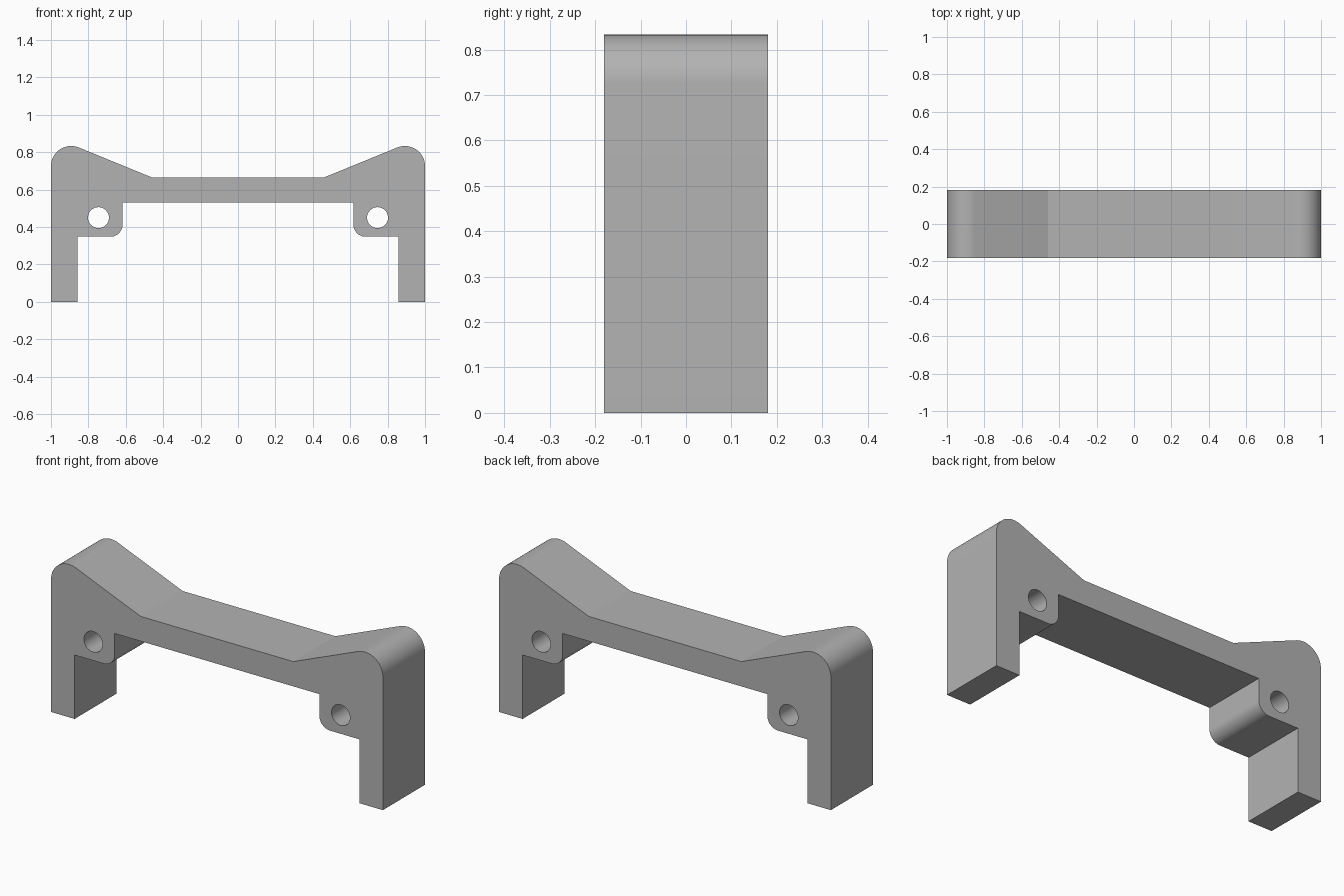
import bpy
import bmesh
from math import radians, sin, cos
from mathutils import Matrix

cube = bpy.data.objects.get("Cube")
if cube:
    bpy.data.objects.remove(cube, do_unlink=True)

HALF_DEPTH = 0.181


def arc(cx, cz, r, start, end, steps=16):
    """Points along a circular arc, angles in degrees."""
    angles = [radians(start + (end - start) * i / steps) for i in range(steps + 1)]
    return [(cx + r * cos(a), cz + r * sin(a)) for a in angles]


def mirrored(points):
    return [(-x, z) for x, z in reversed(points)]


def add_loop(curve, points):
    spline = curve.splines.new('POLY')
    spline.points.add(len(points) - 1)
    for p, (x, z) in zip(spline.points, points):
        p.co = (x, z, 0, 1)
    spline.use_cyclic_u = True


# Half outline: underside of bar, screw boss, leg, rounded shoulder, slope
half = [(0.617, 0.53)]
half += arc(0.682, 0.413, 0.065, 180, 270)
half += [(0.858, 0.348), (0.858, 0), (1, 0)]
half += arc(0.892, 0.725, 0.108, 0, 111.8, 20)
half += [(0.46, 0.665)]

# Bracket profile with a through hole on each side
curve = bpy.data.curves.new("bracket_profile", 'CURVE')
curve.dimensions = '2D'
curve.fill_mode = 'BOTH'
curve.extrude = HALF_DEPTH
add_loop(curve, half + mirrored(half))
hole = arc(0.746, 0.45, 0.056, 0, 360, 40)[:-1]
add_loop(curve, hole)
add_loop(curve, mirrored(hole))
profile = bpy.data.objects.new("bracket_profile", curve)
bpy.context.collection.objects.link(profile)
bpy.context.view_layer.update()

# Solid bracket: weld the extruded profile and stand it upright
evaluated = profile.evaluated_get(bpy.context.evaluated_depsgraph_get())
mesh = bpy.data.meshes.new_from_object(evaluated)
mesh.name = "bracket"
bpy.data.objects.remove(profile, do_unlink=True)
bm = bmesh.new()
bm.from_mesh(mesh)
bmesh.ops.remove_doubles(bm, verts=bm.verts, dist=0.0001)
bmesh.ops.transform(bm, matrix=Matrix.Rotation(radians(90), 4, 'X'), verts=bm.verts)
bmesh.ops.recalc_face_normals(bm, faces=bm.faces)
bm.to_mesh(mesh)
bm.free()
bracket = bpy.data.objects.new("bracket", mesh)
bpy.context.collection.objects.link(bracket)

# Plain grey material
grey = bpy.data.materials.new("plain_grey")
grey.use_nodes = True
colour = (0.45, 0.45, 0.45, 1)
grey.diffuse_color = colour
grey.node_tree.nodes["Principled BSDF"].inputs["Base Color"].default_value = colour
mesh.materials.clear()
mesh.materials.append(grey)

# Smooth the fillets and holes, keep the corners sharp
bpy.ops.object.select_all(action='DESELECT')
bracket.select_set(True)
bpy.context.view_layer.objects.active = bracket
bpy.ops.object.shade_smooth_by_angle(angle=radians(20))
